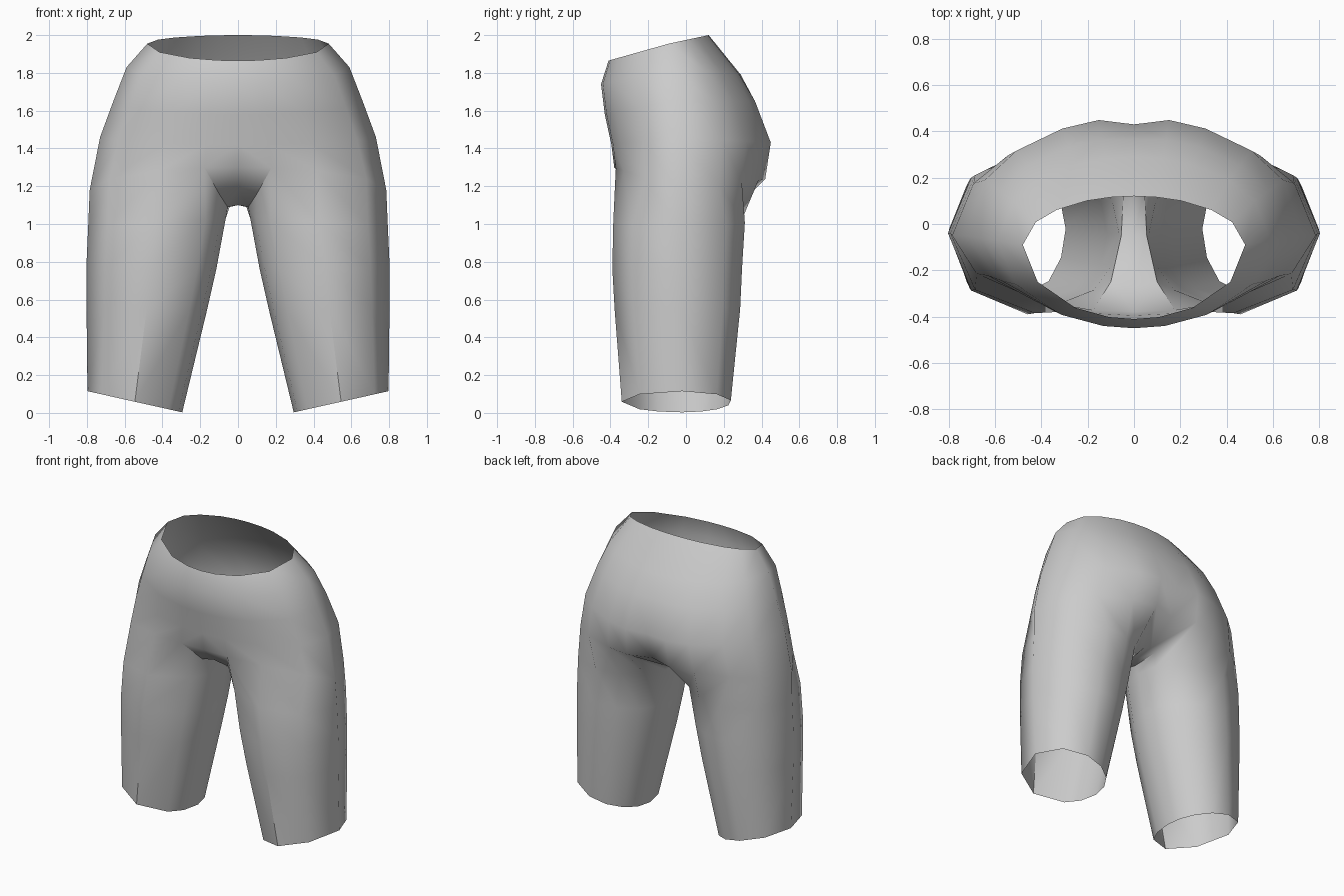
import bpy, bmesh
from math import sin, cos, radians

if "Cube" in bpy.data.objects:
    bpy.data.objects.remove(bpy.data.objects["Cube"])

fabric = bpy.data.materials.new("grey fabric")
fabric.diffuse_color = (0.6, 0.6, 0.6, 1)
fabric.use_nodes = True
fabric.node_tree.nodes["Principled BSDF"].inputs["Base Color"].default_value = fabric.diffuse_color

bm = bmesh.new()

# Hip half rings, waist to crotch, running front centre -> side -> back centre
# (half width, front y, side y, back y, front z, side z, back z, cleft depth)
HIPS = [
    (0.48, -0.41, -0.09, 0.12, 1.865, 1.955, 2.00, 0.0),
    (0.59, -0.45, -0.07, 0.29, 1.74, 1.83, 1.79, 0.0),
    (0.66, -0.43, -0.06, 0.375, 1.58, 1.65, 1.65, 0.01),
    (0.73, -0.395, -0.05, 0.46, 1.42, 1.46, 1.43, 0.03),
    (0.785, -0.38, -0.05, 0.43, 1.30, 1.18, 1.24, 0.06),
]
HIP_ANGLES = [0, 13, 32, 60, 90, 118, 136, 155, 168, 180]


def hip_ring(width, front, side, back, zf, zs, zb, cleft):
    ring = []
    for deg in HIP_ANGLES:
        c = cos(radians(deg))
        end_y, end_z = (front, zf) if c > 0 else (back, zb)
        x = width * sin(radians(deg)) if 0 < deg < 180 else 0
        y = side + (end_y - side) * abs(c)
        z = zs + (end_z - zs) * abs(c)
        ring.append(bm.verts.new((x, y - (cleft if deg == 180 else 0), z)))
    return ring


# Leg rings, thigh to hem: (inner x, outer x, front y, side y, back y, inner z, outer z)
LEGS = [
    (0.065, 0.793, -0.385, -0.04, 0.315, 1.03, 0.99),
    (0.115, 0.803, -0.39, -0.04, 0.30, 0.76, 0.77),
    (0.165, 0.802, -0.378, -0.04, 0.29, 0.54, 0.56),
    (0.295, 0.797, -0.34, -0.02, 0.24, 0.003, 0.115),
]
LEG_ANGLES = [-45, 0, 45, 90, 135, 172, 200, 225, 247, 270, 293]


def leg_ring(x0, x1, front, side, back, z0, z1):
    ring = []
    for deg in LEG_ANGLES:
        s, c = sin(radians(deg)), cos(radians(deg))
        f = (s + 1) / 2
        y = side + ((front if c > 0 else back) - side) * abs(c)
        ring.append(bm.verts.new((x0 + (x1 - x0) * f, y, z0 + (z1 - z0) * f)))
    return ring


def bridge(upper, lower, closed=False):
    n = len(upper)
    for i in range(n if closed else n - 1):
        j = (i + 1) % n
        bm.faces.new((upper[i], lower[i], lower[j], upper[j]))


# Hips
hips = [hip_ring(*r) for r in HIPS]
for upper, lower in zip(hips, hips[1:]):
    bridge(upper, lower)
crotch = hips[-1]

# Crotch strip between the legs: centre line and leg edge
middle = [bm.verts.new(p) for p in ((0, -0.27, 1.19), (0, -0.05, 1.10), (0, 0.17, 1.10))]
edge = [bm.verts.new(p) for p in ((0.10, -0.25, 1.16), (0.055, -0.05, 1.09), (0.045, 0.15, 1.09))]
centre_line = [crotch[0]] + middle + [crotch[-1]]
edge_line = [crotch[1]] + edge + [crotch[-2]]
for i in range(4):
    bm.faces.new((centre_line[i], centre_line[i + 1], edge_line[i + 1], edge_line[i]))

# Leg tube, joined to the hips and the crotch strip
legs = [crotch[1:-1] + edge[::-1]] + [leg_ring(*r) for r in LEGS]
for upper, lower in zip(legs, legs[1:]):
    bridge(upper, lower, closed=True)

mesh = bpy.data.meshes.new("shorts")
bm.to_mesh(mesh)
bm.free()
mesh.materials.append(fabric)
shorts = bpy.data.objects.new("shorts", mesh)
bpy.context.collection.objects.link(shorts)
bpy.context.view_layer.objects.active = shorts
shorts.select_set(True)
bpy.ops.object.shade_smooth_by_angle(angle=radians(50))

# Other half
mirror = shorts.modifiers.new("mirror", 'MIRROR')
mirror.use_clip = True
